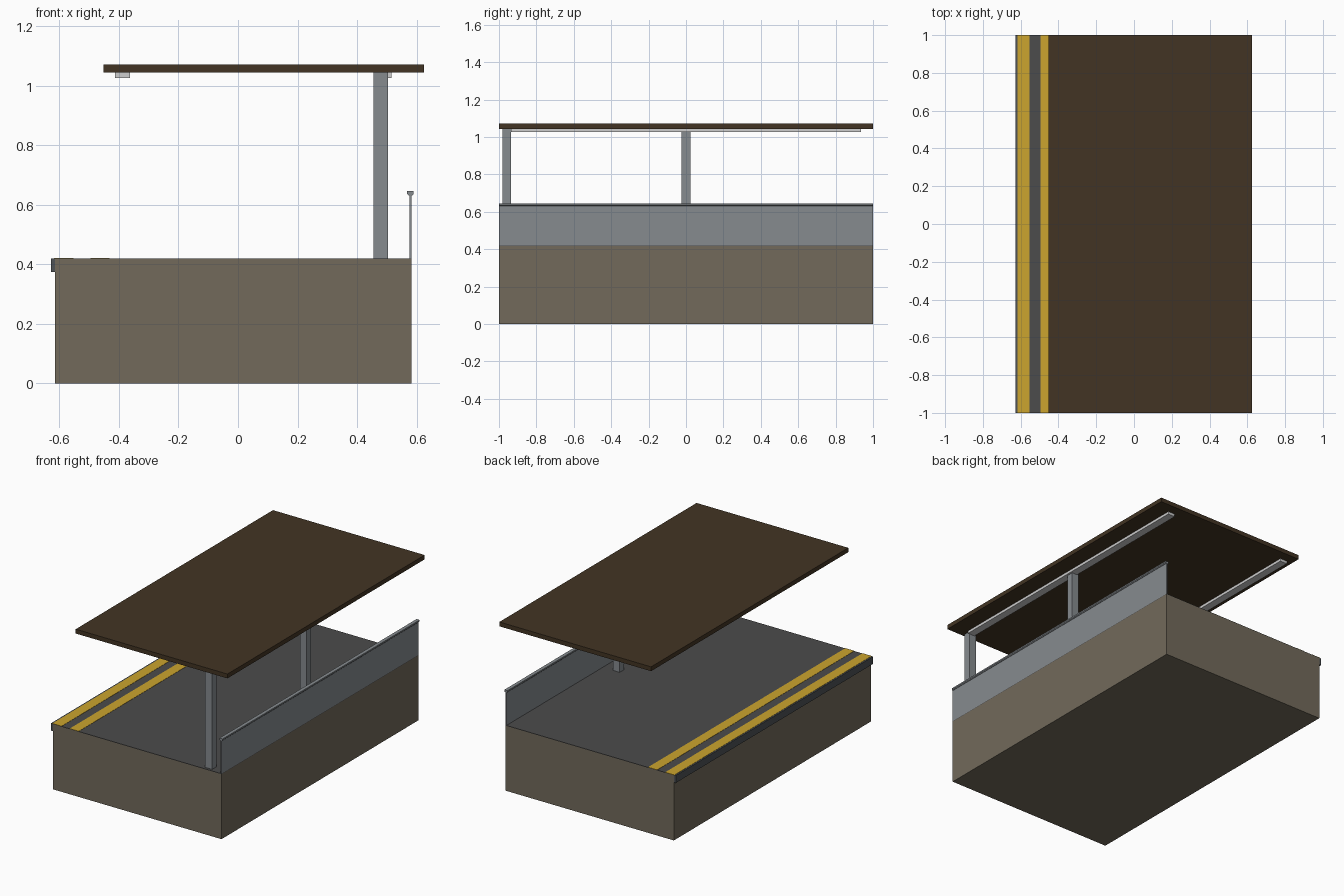
import bpy
import bmesh

if "Cube" in bpy.data.objects:
    bpy.data.objects.remove(bpy.data.objects["Cube"])


def material(name, rgb):
    """Flat colour given as 0-255 sRGB, stored linear."""
    m = bpy.data.materials.new(name)
    lin = [((c / 255 + 0.055) / 1.055) ** 2.4 for c in rgb]
    m.diffuse_color = (*lin, 1)
    m.use_nodes = True
    m.node_tree.nodes["Principled BSDF"].inputs["Base Color"].default_value = m.diffuse_color
    return m


concrete = material("concrete", (114, 106, 91))
asphalt = material("asphalt", (76, 76, 76))
edge_grey = material("edge_grey", (78, 82, 86))
yellow = material("yellow_paint", (204, 165, 46))
steel = material("steel", (134, 139, 143))
pale = material("pale_metal", (205, 205, 205))
brown = material("roof_brown", (66, 52, 35))


def prism(name, profile, y0, y1, mat):
    """Extrude an x-z profile along y."""
    bm = bmesh.new()
    face = bm.faces.new([bm.verts.new((x, y0, z)) for x, z in profile])
    ext = bmesh.ops.extrude_face_region(bm, geom=[face])
    verts = [v for v in ext["geom"] if isinstance(v, bmesh.types.BMVert)]
    bmesh.ops.translate(bm, verts=verts, vec=(0, y1 - y0, 0))
    bmesh.ops.recalc_face_normals(bm, faces=bm.faces)
    mesh = bpy.data.meshes.new(name)
    bm.to_mesh(mesh)
    bm.free()
    mesh.materials.append(mat)
    ob = bpy.data.objects.new(name, mesh)
    bpy.context.collection.objects.link(ob)
    return ob


def box(name, x0, x1, y0, y1, z0, z1, mat):
    return prism(name, [(x0, z0), (x1, z0), (x1, z1), (x0, z1)], y0, y1, mat)


# Platform body, walking surface and overhanging track edge
box("platform_base", -0.614, 0.583, -1, 1, 0, 0.417, concrete)
box("platform_deck", -0.614, 0.583, -1, 1, 0.417, 0.42, asphalt)
box("platform_edge", -0.628, -0.614, -1, 1, 0.373, 0.42, edge_grey)

# Painted safety stripes
for i, (x0, x1) in enumerate([(-0.618, -0.553), (-0.495, -0.431)]):
    box(f"safety_stripe_{i + 1}", x0, x1, -1, 1, 0.419, 0.4215, yellow)

# Back wall with a chamfered handrail cap
box("back_wall", 0.575, 0.583, -1, 1, 0.42, 0.635, steel)
prism("wall_cap", [(0.573, 0.631), (0.585, 0.631), (0.590, 0.636), (0.590, 0.645),
                   (0.568, 0.645), (0.568, 0.636)], -1, 1, steel)

# Roof posts
for i, y in enumerate([-0.959, 0.0]):
    box(f"roof_post_{i + 1}", 0.455, 0.504, y - 0.023, y + 0.023, 0.42, 1.044, steel)

# Strips under the roof
for side, x in (("front", -0.388), ("back", 0.491)):
    box(f"{side}_roof_strip", x - 0.025, x + 0.025, -0.936, 0.936, 1.026, 1.044, pale)

# Flat roof
box("roof", -0.452, 0.625, -1, 1, 1.043, 1.071, brown)
